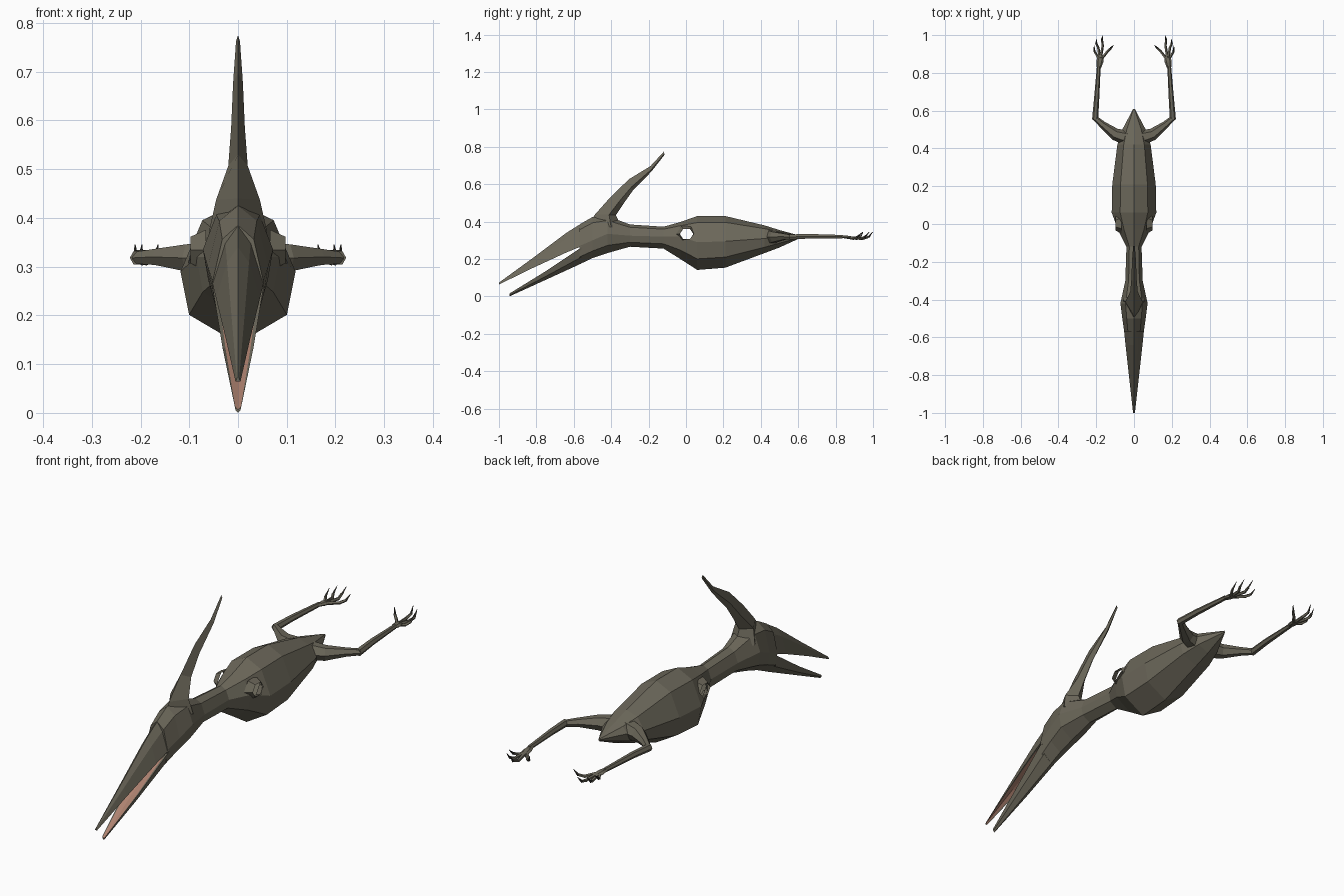
import bpy, bmesh, math
from mathutils import Vector

if "Cube" in bpy.data.objects:
    bpy.data.objects.remove(bpy.data.objects["Cube"])


def material(name, rgb):
    m = bpy.data.materials.new(name)
    m.diffuse_color = (*rgb, 1)
    m.use_nodes = True
    m.node_tree.nodes["Principled BSDF"].inputs["Base Color"].default_value = m.diffuse_color
    return m


SKIN = material("olive skin", (0.15, 0.138, 0.103))
MOUTH = material("mouth pink", (0.42, 0.22, 0.16))
CLAW = material("dark claw", (0.04, 0.037, 0.03))


def loft(name, rings, caps=True, mats=(SKIN,), alt=()):
    """Skin a list of equal vertex rings; columns listed in alt get material 1."""
    bm = bmesh.new()
    rows = [[bm.verts.new(p) for p in r] for r in rings]
    n = len(rows[0])
    for a, b in zip(rows, rows[1:]):
        for i in range(n):
            j = (i + 1) % n
            bm.faces.new((a[i], a[j], b[j], b[i])).material_index = int(i in alt)
    if caps:
        bm.faces.new(rows[0][::-1])
        bm.faces.new(rows[-1])
    bmesh.ops.recalc_face_normals(bm, faces=bm.faces)
    me = bpy.data.meshes.new(name)
    bm.to_mesh(me)
    bm.free()
    for m in mats:
        me.materials.append(m)
    ob = bpy.data.objects.new(name, me)
    bpy.context.collection.objects.link(ob)
    return ob


def mirrored(y, half):
    """Ring from a half outline running centre to centre."""
    right = [(x, y, z) for x, z in half]
    return right + [(-x, y, z) for x, z in reversed(half) if x > 0]


def tube(name, pts, sides=6, flat=1.0, mats=(SKIN,)):
    """Tapered limb through (x, y, z, radius) points."""
    rings = []
    for k, p in enumerate(pts):
        c = Vector(p[:3])
        d = (Vector(pts[min(k + 1, len(pts) - 1)][:3]) - Vector(pts[max(k - 1, 0)][:3])).normalized()
        u = d.cross(Vector((0, 0, 1))).normalized()
        v = u.cross(d)
        rings.append([c + p[3] * (math.cos(t) * u + flat * math.sin(t) * v)
                      for t in (2 * math.pi * i / sides for i in range(sides))])
    return loft(name, rings, mats=mats)


# Body, neck and head: y, half width, top, widest height, bottom
STATIONS = [
    (-0.57, 0.052, 0.385, 0.27, 0.172), (-0.50, 0.062, 0.425, 0.30, 0.205),
    (-0.42, 0.072, 0.43, 0.335, 0.232), (-0.30, 0.046, 0.385, 0.325, 0.266),
    (-0.12, 0.040, 0.373, 0.32, 0.256), (-0.03, 0.085, 0.398, 0.32, 0.20),
    (0.06, 0.118, 0.43, 0.29, 0.142), (0.21, 0.115, 0.43, 0.295, 0.154),
    (0.42, 0.088, 0.38, 0.31, 0.232), (0.50, 0.062, 0.355, 0.32, 0.262),
    (0.61, 0.004, 0.325, 0.32, 0.312)]


def body_ring(y, w, top, mid, bot):
    return mirrored(y, [(0, top), (0.62 * w, top - 0.25 * (top - mid)), (w, mid),
                        (0.85 * w, mid + 0.6 * (bot - mid)), (0, bot)])


body = loft("body", [body_ring(*s) for s in STATIONS])


# Open hexagonal wing socket cut through the shoulders
def hexagon(x, r):
    return [(x, 0.003 + r * math.cos(i * math.pi / 3), 0.334 + r * 0.86 * math.sin(i * math.pi / 3))
            for i in range(6)]


cutter = loft("socket_cutter", [hexagon(-0.3, 0.036), hexagon(0.3, 0.036)])
cutter.hide_render = True
mod = body.modifiers.new("sockets", 'BOOLEAN')
mod.operation, mod.object, mod.solver = 'DIFFERENCE', cutter, 'EXACT'
cut = bpy.data.meshes.new_from_object(body.evaluated_get(bpy.context.evaluated_depsgraph_get()))
body.modifiers.clear()
body.data = cut
bpy.data.objects.remove(cutter)
bm = bmesh.new()
bm.from_mesh(cut)
tunnel = [f for f in bm.faces
          if abs(f.normal.x) < 0.01 and all(math.hypot(v.co.y - 0.003, v.co.z - 0.334) < 0.037 for v in f.verts)]
bmesh.ops.delete(bm, geom=tunnel, context='FACES')
bm.to_mesh(cut)
bm.free()
for s, side in ((1, "right"), (-1, "left")):
    loft(side + "_shoulder_rim", [hexagon(s * 0.066, 0.056), hexagon(s * 0.097, 0.037)], caps=False)


# Beak halves with pink lining on the mouth side
def upper_ring(y, w, top, low):
    return mirrored(y, [(0, top), (0.5 * w, top - 0.3 * (top - low)), (w, low),
                        (0.8 * w, low + 0.003), (0, low + 0.008)])


def lower_ring(y, w, top, low):
    return mirrored(y, [(0, top - 0.008), (0.8 * w, top - 0.003), (w, top),
                        (0.75 * w, top + 0.6 * (low - top)), (0, low)])


loft("upper_beak", [upper_ring(-0.56, 0.053, 0.39, 0.268), upper_ring(-0.64, 0.045, 0.34, 0.235),
                    upper_ring(-0.82, 0.025, 0.205, 0.152), upper_ring(-1.0, 0.005, 0.074, 0.064)],
     mats=(SKIN, MOUTH), alt=(3, 4))
loft("lower_beak", [lower_ring(-0.56, 0.053, 0.262, 0.176), lower_ring(-0.75, 0.032, 0.135, 0.089),
                    lower_ring(-0.945, 0.007, 0.015, 0.0)],
     mats=(SKIN, MOUTH), alt=(0, 7))

# Head crest: front y, z, back y, z, half width
CREST = [(-0.52, 0.39, -0.34, 0.36, 0.06), (-0.485, 0.44, -0.375, 0.435, 0.045),
         (-0.405, 0.53, -0.335, 0.495, 0.02), (-0.305, 0.627, -0.285, 0.565, 0.014),
         (-0.19, 0.697, -0.185, 0.668, 0.010), (-0.118, 0.775, -0.115, 0.757, 0.004)]
loft("head_crest", [[(0, fy, fz), (w, (fy + 2 * by) / 3, (fz + 2 * bz) / 3), (0, by, bz),
                     (-w, (fy + 2 * by) / 3, (fz + 2 * bz) / 3)] for fy, fz, by, bz, w in CREST])

# Hind legs, feet, toes and claws
TOES = [((0.140, 0.915), (0.122, 0.932), (0.108, 0.947)),
        ((0.166, 0.945), (0.170, 0.975), (0.164, 0.999)),
        ((0.190, 0.935), (0.200, 0.955), (0.197, 0.980)),
        ((0.198, 0.895), (0.210, 0.915), (0.211, 0.945))]
for s, side in ((1, "right"), (-1, "left")):
    tube(side + "_thigh", [(s * 0.03, 0.455, 0.318, 0.042), (s * 0.10, 0.475, 0.318, 0.032),
                           (s * 0.165, 0.525, 0.32, 0.019), (s * 0.208, 0.562, 0.318, 0.014)])
    tube(side + "_shin", [(s * 0.206, 0.552, 0.318, 0.016), (s * 0.198, 0.66, 0.322, 0.014),
                          (s * 0.186, 0.84, 0.32, 0.010)])
    tube(side + "_foot", [(s * 0.186, 0.825, 0.32, 0.011), (s * 0.181, 0.86, 0.317, 0.019),
                          (s * 0.174, 0.895, 0.312, 0.014)], flat=0.5)
    for k, (a, b, c) in enumerate(TOES):
        tube(f"{side}_toe_{k + 1}", [(s * 0.179, 0.865, 0.316, 0.008), (s * a[0], a[1], 0.309, 0.007),
                                     (s * b[0], b[1], 0.318, 0.006)], sides=5)
        tube(f"{side}_claw_{k + 1}", [(s * b[0], b[1], 0.317, 0.006),
                                      (s * c[0], c[1], 0.345, 0.001)], sides=4, mats=(CLAW,))
